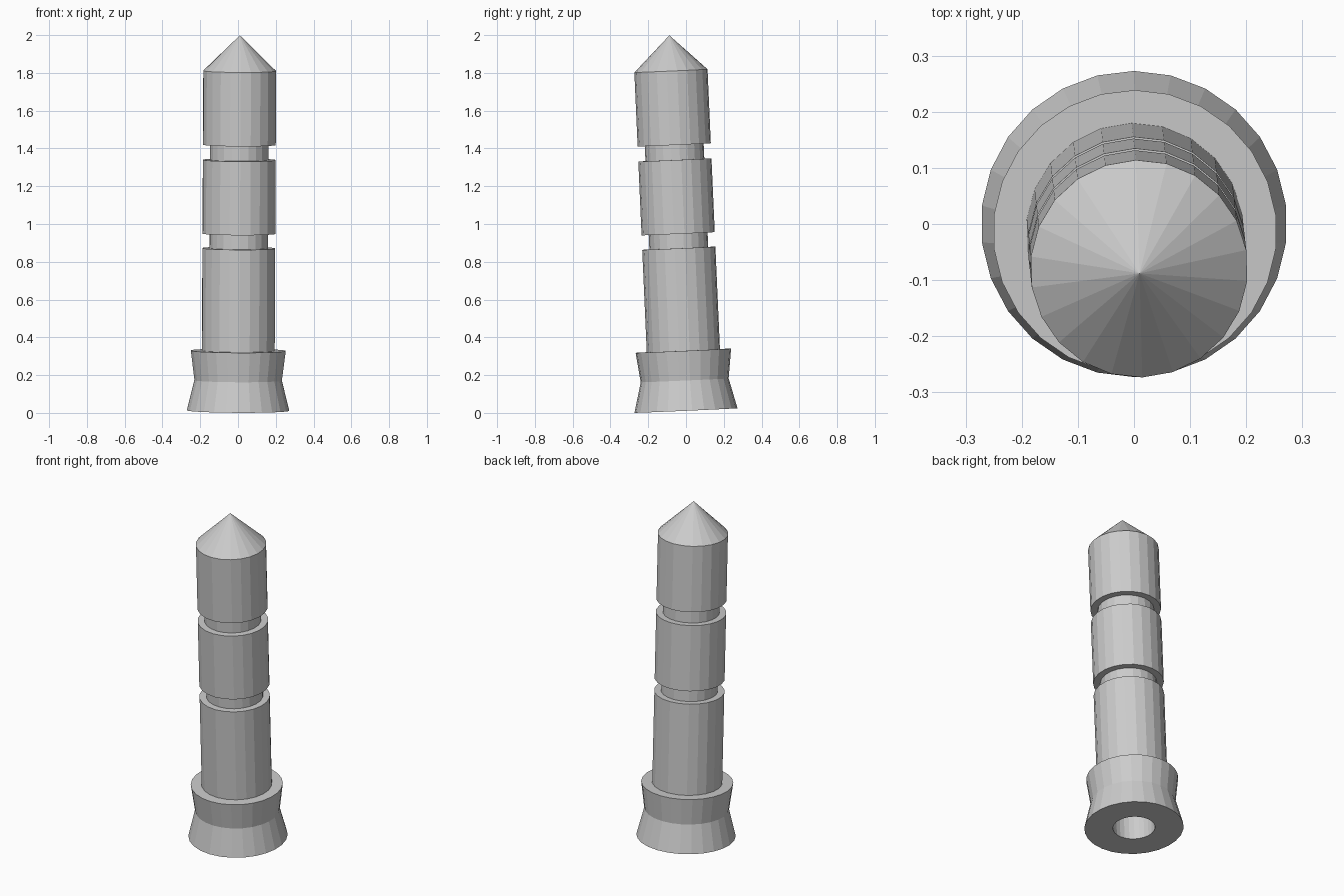
import bpy, bmesh
from math import sin, cos, pi

cube = bpy.data.objects.get("Cube")
if cube:
    bpy.data.objects.remove(cube, do_unlink=True)

grey = bpy.data.materials.new("light_grey")
grey.use_nodes = True
COLOUR = (0.6, 0.6, 0.6, 1)
grey.diffuse_color = COLOUR
grey.node_tree.nodes["Principled BSDF"].inputs["Base Color"].default_value = COLOUR

BORE = 0.116     # radius of the hollow core
LEAN = (0.0443, 0.005, 0)


def lathe(name, profile, sides, turn=0.0, closed=False):
    """Spin (radius, height) points around the post axis into flat facets."""
    bm = bmesh.new()
    rings = []
    for r, z in profile:
        if r == 0:
            rings.append([bm.verts.new((0, 0, z))] * sides)
        else:
            rings.append([bm.verts.new((r * sin(2 * pi * i / sides + turn),
                                        r * cos(2 * pi * i / sides + turn), z))
                          for i in range(sides)])
    pairs = list(zip(rings, rings[1:]))
    if closed:
        pairs.append((rings[-1], rings[0]))
    for a, b in pairs:
        for i in range(sides):
            j = (i + 1) % sides
            corners = list(dict.fromkeys((a[i], a[j], b[j], b[i])))
            bm.faces.new(corners)
    bmesh.ops.recalc_face_normals(bm, faces=bm.faces[:])
    mesh = bpy.data.meshes.new(name)
    bm.to_mesh(mesh)
    bm.free()
    mesh.materials.append(grey)
    obj = bpy.data.objects.new(name, mesh)
    bpy.context.collection.objects.link(obj)
    obj.location.z = 0.0125
    obj.rotation_euler = LEAN
    return obj


# Flared foot: waisted collar with a hole through the middle
lathe("foot", [(BORE, 0), (0.273, 0), (0.233, 0.16), (0.253, 0.317), (BORE, 0.317)],
      26, closed=True)

# Post: three drums separated by two grooves, pointed cap, hollow core
post = [(BORE, 0.317), (0.194, 0.317)]
for low, high in ((0.86, 0.937), (1.328, 1.408)):
    post += [(0.194, low), (0.156, low), (0.156, high), (0.194, high)]
post += [(0.194, 1.8), (0, 1.988)]
core = [(0, 1.78), (BORE, 1.78)]
lathe("post", core + post, 22, turn=-0.03)
